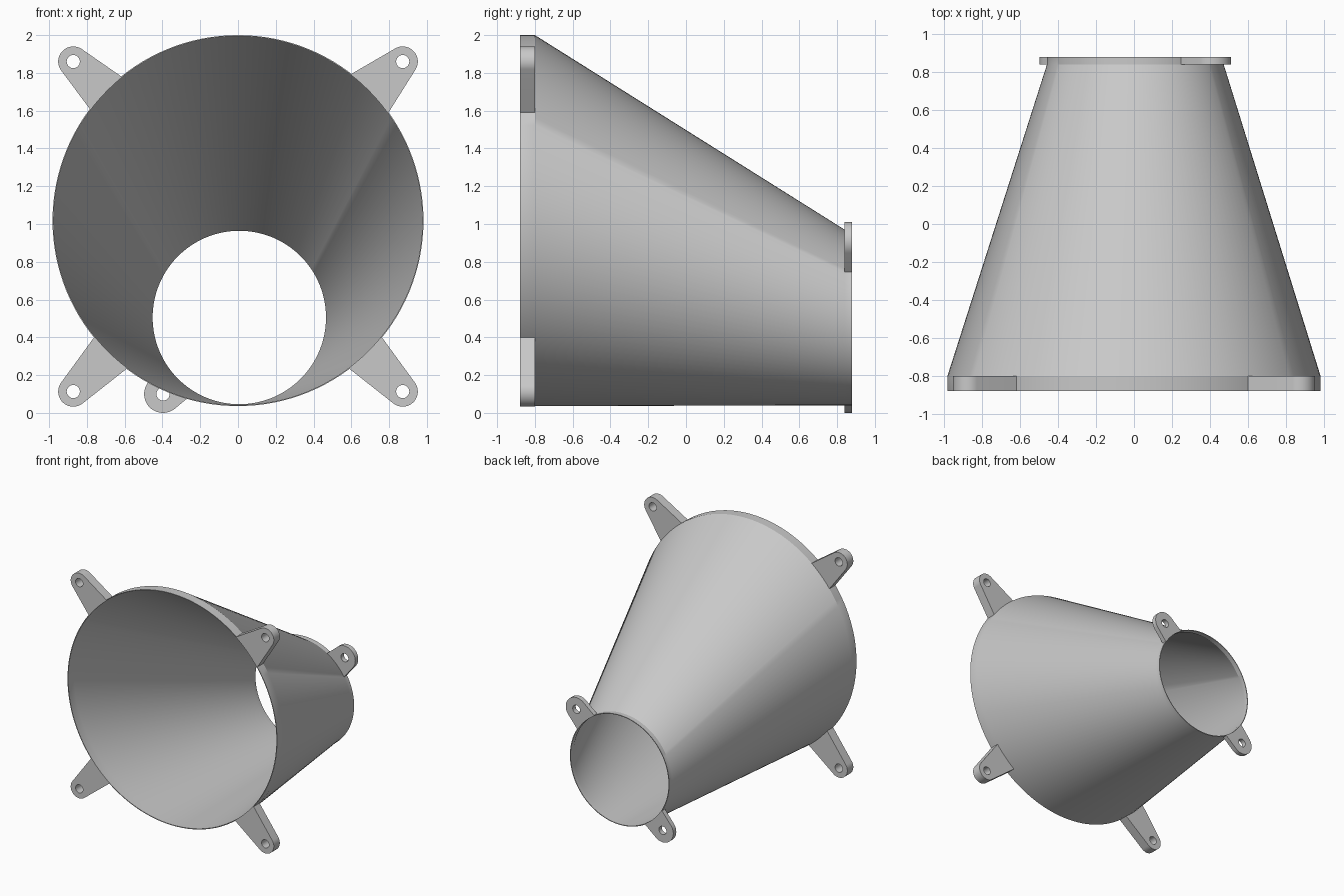
import bpy, bmesh, math

cube = bpy.data.objects.get("Cube")
if cube:
    bpy.data.objects.remove(cube, do_unlink=True)

grey = bpy.data.materials.new("grey_plastic")
grey.use_nodes = True
grey.diffuse_color = (0.58, 0.58, 0.58, 1)
grey.node_tree.nodes["Principled BSDF"].inputs["Base Color"].default_value = (0.58, 0.58, 0.58, 1)

FRONT_Y, BACK_Y = -0.88, 0.88
FRONT_LIP, BACK_LIP = -0.80, 0.84
BIG = (0.0, 1.018, 0.982)        # x, z, radius of the wide opening
SMALL = (0.007, 0.505, 0.465)    # x, z, radius of the narrow opening
WALL = 0.006


def finish(name, bm):
    bmesh.ops.recalc_face_normals(bm, faces=bm.faces)
    mesh = bpy.data.meshes.new(name)
    bm.to_mesh(mesh)
    bm.free()
    mesh.materials.append(grey)
    obj = bpy.data.objects.new(name, mesh)
    bpy.context.collection.objects.link(obj)
    bpy.ops.object.select_all(action="DESELECT")
    obj.select_set(True)
    bpy.context.view_layer.objects.active = obj
    bpy.ops.object.shade_smooth_by_angle(angle=math.radians(25))
    return obj


def arc(cx, cz, r, start, end, steps):
    return [(cx + r * math.cos(start + (end - start) * i / steps),
             cz + r * math.sin(start + (end - start) * i / steps)) for i in range(steps + 1)]


# Hollow funnel: outer rings front to back, then inner rings back to front
def build_funnel():
    stations = [(FRONT_Y, BIG), (FRONT_LIP, BIG), (BACK_LIP, SMALL), (BACK_Y, SMALL)]
    sections = [(y, x, z, r) for y, (x, z, r) in stations]
    sections += [(y, x, z, r - WALL) for y, x, z, r in reversed(sections)]
    bm = bmesh.new()
    rings = [[bm.verts.new((px, y, pz)) for px, pz in arc(x, z, r, 0, math.tau, 128)[:-1]]
             for y, x, z, r in sections]
    for k, ring in enumerate(rings):
        after = rings[(k + 1) % len(rings)]
        for i in range(len(ring)):
            j = (i + 1) % len(ring)
            bm.faces.new((ring[i], ring[j], after[j], after[i]))
    finish("funnel_shell", bm)


# Mounting tab: flared plate from the rim to a round drilled tip
def build_tab(name, rim, tip, tip_r, half_angle, hole_r, y0, y1):
    cx, cz, rim_r = rim
    dx, dz = tip[0] - cx, tip[1] - cz
    aim = math.atan2(dz, dx)
    length = math.hypot(dx, dz) - rim_r * math.cos(half_angle)
    flare = math.atan2(rim_r * math.sin(half_angle) - tip_r, length)
    sweep = math.pi / 2 - flare
    outline = arc(*tip, tip_r, aim - sweep, aim + sweep, 24)
    outline += arc(cx, cz, rim_r - WALL / 2, aim + half_angle, aim - half_angle, 10)
    hole = arc(*tip, hole_r, 0, math.tau, 24)[:-1]

    bm = bmesh.new()
    edges = []
    for loop in (outline, hole):
        verts = [bm.verts.new((x, y0, z)) for x, z in loop]
        edges += [bm.edges.new((verts[i - 1], verts[i])) for i in range(len(verts))]
    bmesh.ops.triangle_fill(bm, edges=edges, use_beauty=True)
    grown = bmesh.ops.extrude_face_region(bm, geom=bm.faces[:], use_keep_orig=True)
    moved = [g for g in grown["geom"] if isinstance(g, bmesh.types.BMVert)]
    bmesh.ops.translate(bm, verts=moved, vec=(0, y1 - y0, 0))
    finish(name, bm)


build_funnel()

# Four tabs around the wide rim
for side, sx in (("left", 1), ("right", -1)):
    for level, z in (("upper", 1.86), ("lower", 0.113)):
        spread = 0.146 if (side, level) == ("left", "upper") else 0.123
        build_tab(f"front_{level}_{side}_tab", BIG, (sx * 0.872, z), 0.08, spread,
                  0.035, FRONT_Y, FRONT_LIP)

# Two opposite tabs on the narrow rim
for name, s in (("back_upper_left_tab", 1), ("back_lower_right_tab", -1)):
    tip = (SMALL[0] + s * 0.404, SMALL[1] + s * 0.405)
    build_tab(name, SMALL, tip, 0.1, 0.245, 0.035, BACK_LIP, BACK_Y)
